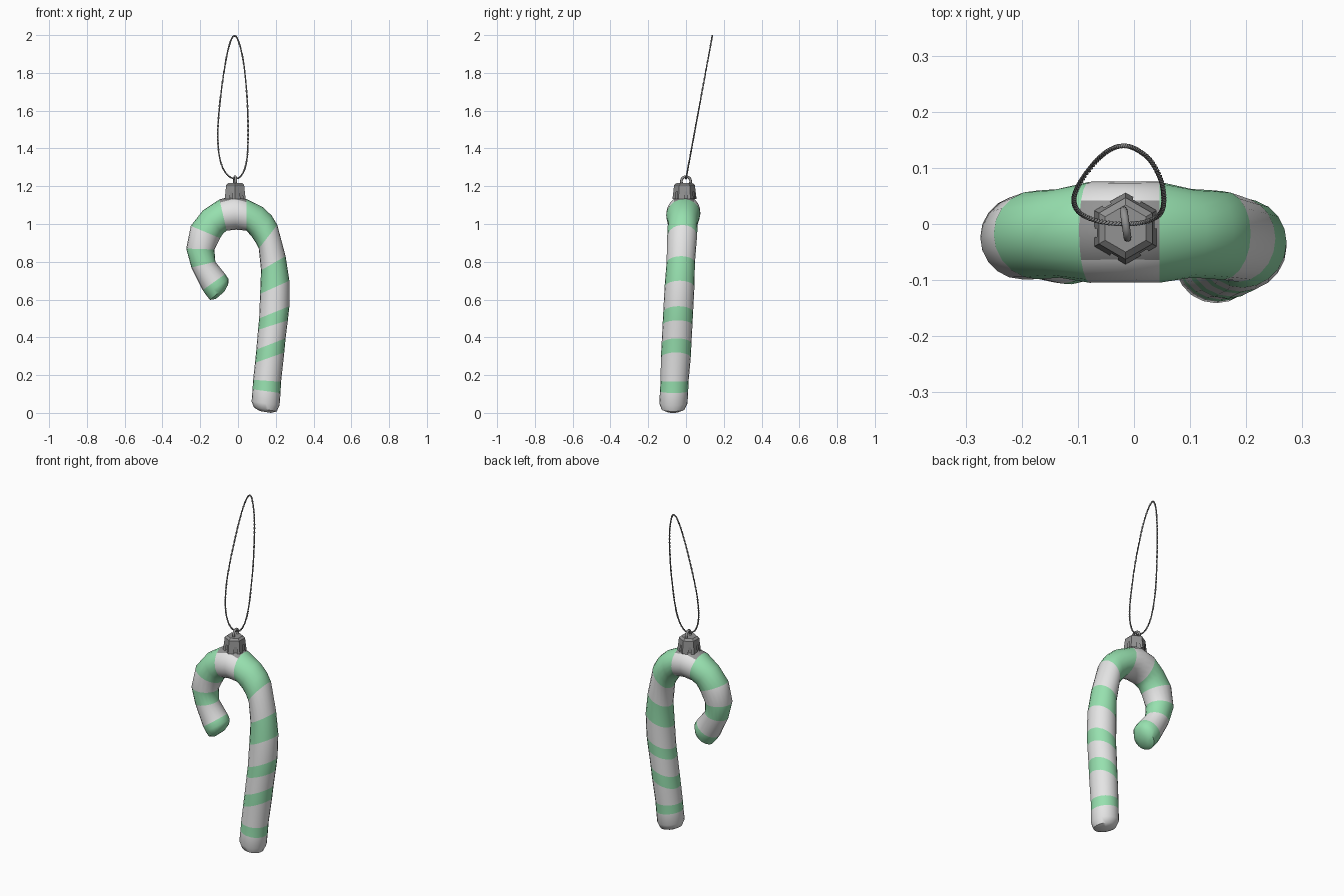
import bpy, bmesh, math
from mathutils import Vector

if "Cube" in bpy.data.objects:
    bpy.data.objects.remove(bpy.data.objects["Cube"])


def material(name, rgb):
    m = bpy.data.materials.new(name)
    m.diffuse_color = (*rgb, 1)
    m.use_nodes = True
    m.node_tree.nodes["Principled BSDF"].inputs["Base Color"].default_value = m.diffuse_color
    return m


WHITE = material("soft_white", (0.78, 0.78, 0.78))
GREEN = material("mint_green", (0.31, 0.75, 0.43))
METAL = material("cap_grey", (0.29, 0.29, 0.29))
CORD = material("cord_grey", (0.26, 0.26, 0.26))


def finish(name, bm, mats, angle):
    bmesh.ops.recalc_face_normals(bm, faces=bm.faces)
    me = bpy.data.meshes.new(name)
    bm.to_mesh(me)
    bm.free()
    for m in mats:
        me.materials.append(m)
    ob = bpy.data.objects.new(name, me)
    bpy.context.collection.objects.link(ob)
    bpy.context.view_layer.objects.active = ob
    ob.select_set(True)
    bpy.ops.object.shade_smooth_by_angle(angle=math.radians(angle))
    ob.select_set(False)
    return ob


# Cane: each ring is outer (x, z), inner (x, z), colour of the band after it
W, G = 0, 1
RINGS = [
    (-0.118, 0.603, -0.072, 0.642, G), (-0.148, 0.598, -0.052, 0.680, G),
    (-0.172, 0.628, -0.050, 0.708, G), (-0.187, 0.650, -0.068, 0.735, W),
    (-0.247, 0.770, -0.120, 0.800, G), (-0.274, 0.870, -0.125, 0.865, W),
    (-0.250, 0.990, -0.095, 0.925, G), (-0.185, 1.073, -0.080, 0.948, G),
    (-0.098, 1.130, -0.060, 0.965, W), (-0.020, 1.150, -0.010, 0.970, W),
    (0.045, 1.132, 0.045, 0.965, G), (0.130, 1.090, 0.075, 0.930, G),
    (0.178, 1.045, 0.095, 0.900, G), (0.208, 0.995, 0.110, 0.870, W),
    (0.252, 0.830, 0.122, 0.755, G), (0.272, 0.700, 0.117, 0.630, W),
    (0.272, 0.565, 0.112, 0.500, G), (0.264, 0.490, 0.106, 0.440, W),
    (0.252, 0.395, 0.097, 0.335, G), (0.245, 0.320, 0.090, 0.265, W),
    (0.228, 0.165, 0.080, 0.175, G), (0.225, 0.105, 0.077, 0.125, W),
    (0.220, 0.040, 0.072, 0.060, W), (0.205, 0.008, 0.085, 0.028, W),
    (0.175, 0.000, 0.115, 0.010, W),
]
SIDES = 20
bm = bmesh.new()
loops = []
for ox, oz, ix, iz, _ in RINGS:
    mid = Vector(((ox + ix) / 2, 0, (oz + iz) / 2))
    half = Vector(((ox - ix) / 2, 0, (oz - iz) / 2))
    ry = min(0.079, half.length)
    if oz > 1.12:
        ry = 0.09          # bulge under the cap
    loop = []
    for k in range(SIDES):
        a = math.tau * k / SIDES
        p = mid + half * math.cos(a)
        p.y = ry * math.sin(a) - 0.012 - 0.052 * (1.1 - p.z)   # lean
        loop.append(bm.verts.new(p))
    loops.append(loop)
for (a, b), ring in zip(zip(loops, loops[1:]), RINGS):
    for k in range(SIDES):
        j = (k + 1) % SIDES
        bm.faces.new((a[k], a[j], b[j], b[k])).material_index = ring[4]
bm.faces.new(loops[0]).material_index = G
bm.faces.new(loops[-1]).material_index = W
bmesh.ops.recalc_face_normals(bm, faces=bm.faces)
# grey seat of the cap on the top of the white band
for f in bm.faces:
    c = f.calc_center_median()
    if f.material_index == W and c.z > 1.1 and f.normal.z > 0.83:
        f.material_index = 2
finish("cane", bm, [WHITE, GREEN, METAL], 45)

# Cap: hexagonal crown with slotted skirt
CX, CY, SUB = -0.015, -0.008, 4
N = 6 * SUB


def hex_loop(bm, r, z):
    out = []
    for s in range(6):
        p, q = (Vector((math.sin(math.tau * i / 6), math.cos(math.tau * i / 6)))
                for i in (s, s + 1))
        for t in range(SUB):
            v = p.lerp(q, t / SUB) * r
            out.append(bm.verts.new((CX + v.x, CY + v.y, z)))
    return out


bm = bmesh.new()
prof = [(0.042, 1.217), (0.055, 1.206), (0.059, 1.172), (0.064, 1.132)]
rows = [hex_loop(bm, r, z) for r, z in prof]
bm.faces.new(rows[0])
for i, (a, b) in enumerate(zip(rows, rows[1:])):
    for k in range(N):
        if i == 2 and k % SUB == 1:
            continue       # slot between the skirt tabs
        j = (k + 1) % N
        bm.faces.new((a[k], a[j], b[j], b[k]))
# inner neck seen through the slots
n0, n1 = hex_loop(bm, 0.052, 1.2), hex_loop(bm, 0.052, 1.12)
for k in range(N):
    j = (k + 1) % N
    bm.faces.new((n0[k], n0[j], n1[j], n1[k]))
finish("cap", bm, [METAL], 25)

# Wire eyelet on the cap
bpy.ops.mesh.primitive_torus_add(
    major_radius=0.025, minor_radius=0.007, major_segments=20, minor_segments=8,
    location=(CX, 0.0, 1.226), rotation=(0, math.pi / 2, math.radians(8)))
eyelet = bpy.context.object
eyelet.name = "eyelet"
eyelet.data.materials.append(METAL)
bpy.ops.object.shade_smooth_by_angle(angle=math.radians(60))

# Hanging cord: two strands twisted round a closed leaning loop
PATH = [(-0.018, 1.996), (0.005, 1.96), (0.030, 1.85), (0.049, 1.65),
        (0.053, 1.45), (0.045, 1.33), (0.020, 1.26), (-0.018, 1.240),
        (-0.065, 1.27), (-0.097, 1.35), (-0.107, 1.48), (-0.095, 1.65),
        (-0.067, 1.85), (-0.042, 1.96)]


def catmull(u):
    i, t = int(u), u - int(u)
    p0, p1, p2, p3 = (Vector(PATH[(i + d) % len(PATH)]) for d in (-1, 0, 1, 2))
    return 0.5 * (2 * p1 + (p2 - p0) * t + (2 * p0 - 5 * p1 + 4 * p2 - p3) * t ** 2
                  + (3 * p1 - p0 - 3 * p2 + p3) * t ** 3)


STEPS, TWISTS = 560, 56
curve = bpy.data.curves.new("hanging_cord", 'CURVE')
curve.dimensions = '3D'
curve.bevel_depth = 0.0025
curve.bevel_resolution = 1
for phase in (0, math.pi):
    sp = curve.splines.new('POLY')
    sp.points.add(STEPS - 1)
    sp.use_cyclic_u = True
    for k in range(STEPS):
        u = k * len(PATH) / STEPS
        p = catmull(u)
        d = (catmull(u + 0.01) - p).normalized()
        a = math.tau * TWISTS * k / STEPS + phase
        off = 0.0024 * math.cos(a)
        y = 0.14 * (p.y - 1.24) / 0.76 + 0.002 * math.sin(a)
        sp.points[k].co = (p.x - d.y * off, y, p.y + d.x * off, 1)
curve.materials.append(CORD)
bpy.context.collection.objects.link(bpy.data.objects.new("hanging_cord", curve))
